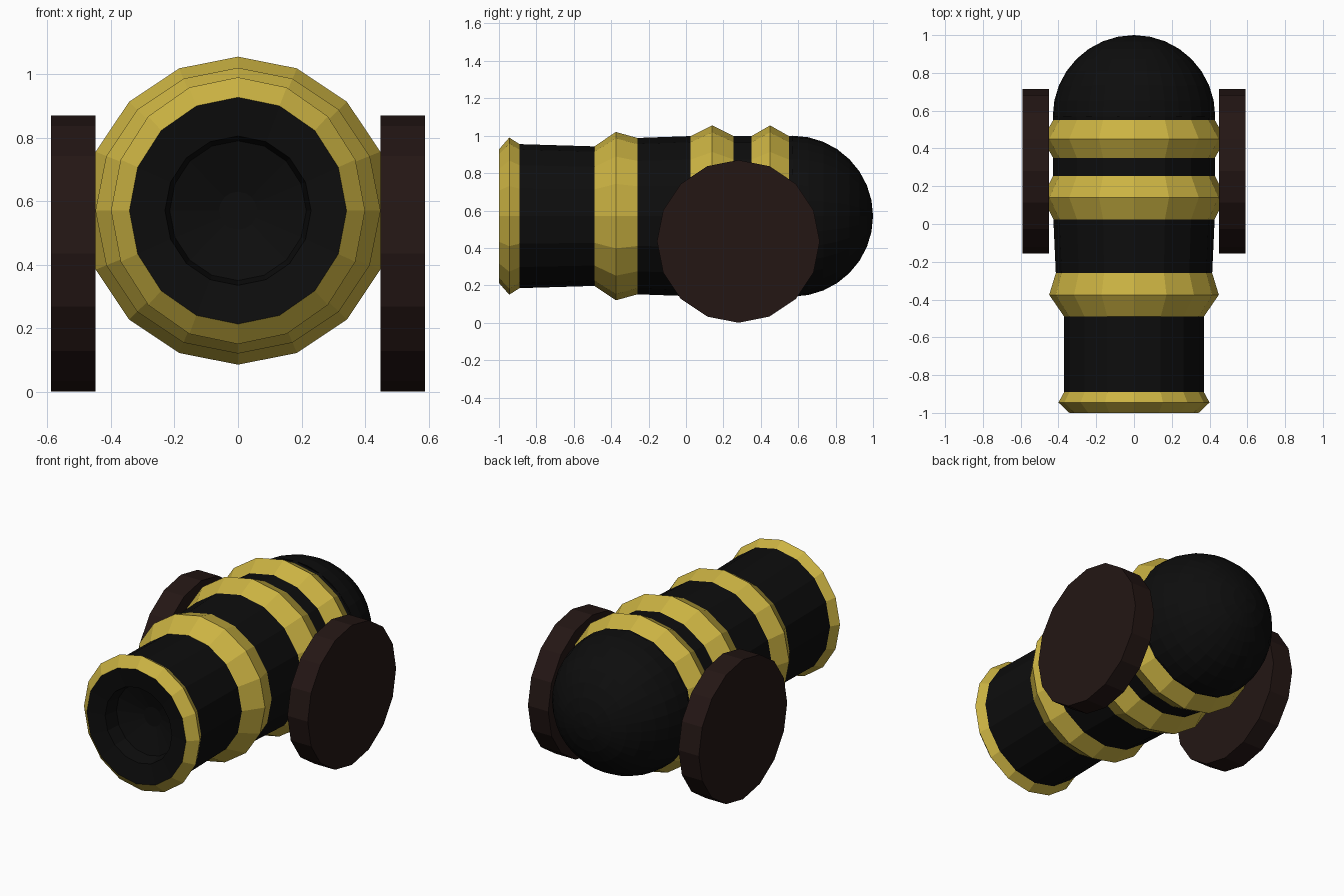
import bpy, bmesh, math
from mathutils import Matrix

if "Cube" in bpy.data.objects:
    bpy.data.objects.remove(bpy.data.objects["Cube"])

AXIS_Z = 0.57


def material(name, rgb):
    m = bpy.data.materials.new(name)
    m.diffuse_color = (*rgb, 1)
    m.use_nodes = True
    m.node_tree.nodes["Principled BSDF"].inputs["Base Color"].default_value = m.diffuse_color
    return m


IRON = material("black_iron", (0.004, 0.004, 0.004))
GOLD = material("gold", (0.60, 0.45, 0.055))
WOOD = material("dark_wood", (0.017, 0.008, 0.007))


def finish(name, bm, mats):
    bmesh.ops.remove_doubles(bm, verts=bm.verts, dist=1e-5)
    bmesh.ops.recalc_face_normals(bm, faces=bm.faces)
    mesh = bpy.data.meshes.new(name)
    bm.to_mesh(mesh)
    bm.free()
    for m in mats:
        mesh.materials.append(m)
    obj = bpy.data.objects.new(name, mesh)
    bpy.context.collection.objects.link(obj)
    return obj


def lathe(name, profile, sides, mats, gold_strips=()):
    """Spin (y, radius_x, radius_z) points round the barrel axis."""
    bm = bmesh.new()
    angles = [2 * math.pi * i / sides for i in range(sides)]
    rings = [[bm.verts.new((rx * math.sin(a), y, AXIS_Z + rz * math.cos(a))) for a in angles]
             for y, rx, rz in profile]
    for k, (r0, r1) in enumerate(zip(rings, rings[1:])):
        for i in range(sides):
            j = (i + 1) % sides
            f = bm.faces.new((r0[i], r0[j], r1[j], r1[i]))
            f.material_index = int(k in gold_strips)
    # collapse zero-radius rings into single poles
    bmesh.ops.dissolve_degenerate(bm, dist=1e-5, edges=bm.edges)
    return finish(name, bm, mats)


# Barrel: bore, muzzle, body and four raised gold bands in one lathe
barrel_profile = [
    (-0.84, 0, 0), (-0.84, 0.06, 0.06), (-0.89, 0.215, 0.22), (-0.98, 0.23, 0.235),  # bore
    (-1.00, 0.342, 0.357), (-0.945, 0.40, 0.42), (-0.89, 0.37, 0.385),   # muzzle band
    (-0.49, 0.37, 0.373), (-0.375, 0.449, 0.45), (-0.26, 0.414, 0.418),  # middle band
    (0.025, 0.427, 0.428), (0.14, 0.485, 0.485), (0.255, 0.428, 0.428),  # rear bands
    (0.35, 0.428, 0.428), (0.45, 0.485, 0.485), (0.55, 0.428, 0.428),
    (0.57, 0.43, 0.43)]
lathe("barrel", barrel_profile, 16, [IRON, GOLD], {4, 5, 7, 8, 10, 11, 13, 14})

# Rounded breech
dome = []
for i in range(9):
    t = math.radians(11.25 * i)
    r = 0.43 * math.cos(t) if i < 8 else 0
    dome.append((0.57 + 0.43 * math.sin(t), r, r))
lathe("breech_dome", dome, 32, [IRON])

# Solid disc wheels on both sides
for side, label in ((-1, "left"), (1, "right")):
    bm = bmesh.new()
    place = (Matrix.Translation((side * 0.519, 0.28, 0.435))
             @ Matrix.Rotation(math.pi / 2, 4, 'Y'))
    bmesh.ops.create_cone(bm, cap_ends=True, segments=16, radius1=0.435,
                          radius2=0.435, depth=0.14, matrix=place)
    finish(label + "_wheel", bm, [WOOD])
